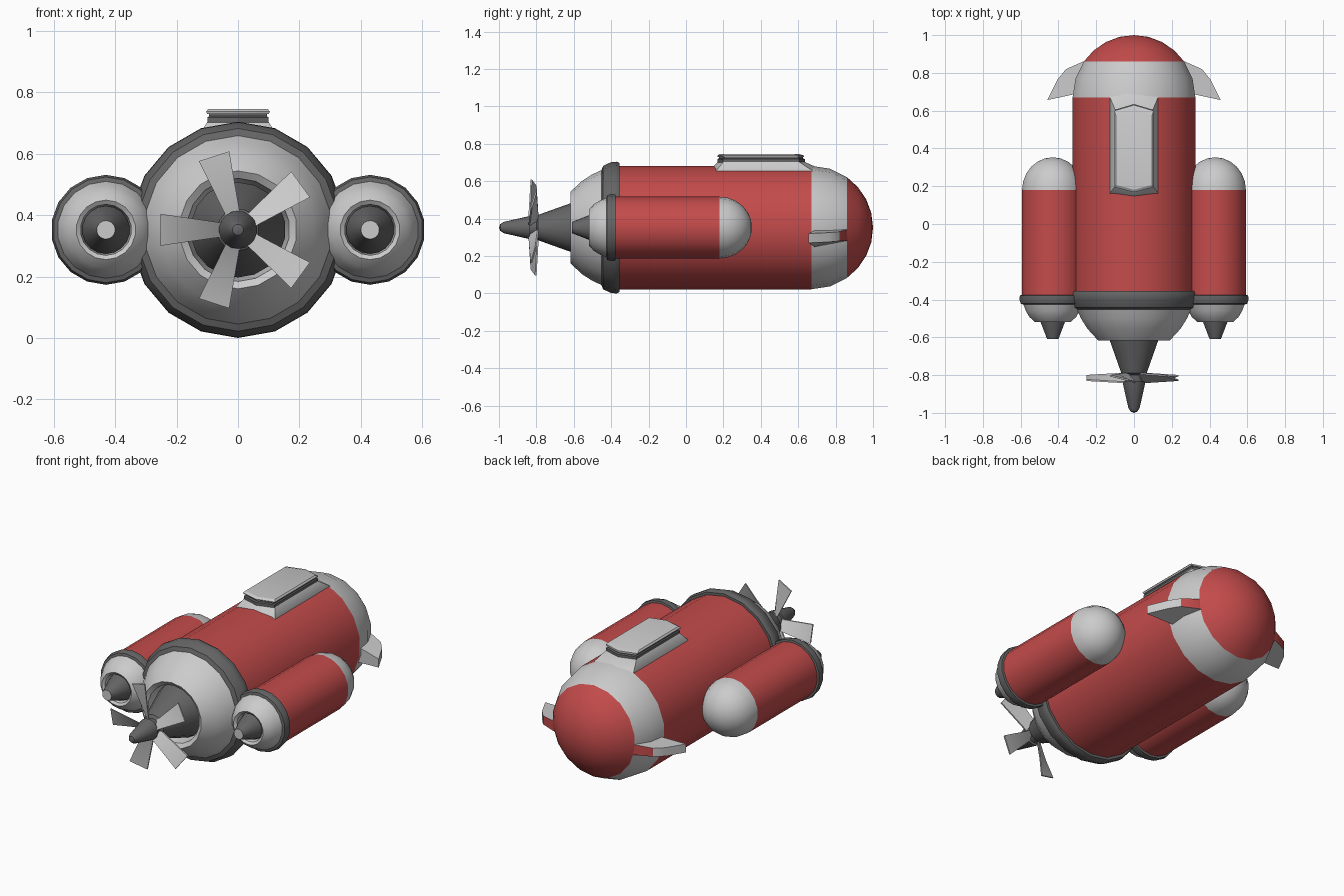
import bpy, bmesh, math
from mathutils import Vector, Matrix

if "Cube" in bpy.data.objects:
    bpy.data.objects.remove(bpy.data.objects["Cube"])

CZ = 0.352      # height of the hull axis
SIDES = 18


def material(name, rgb):
    m = bpy.data.materials.new(name)
    m.diffuse_color = (*rgb, 1)
    m.use_nodes = True
    m.node_tree.nodes["Principled BSDF"].inputs["Base Color"].default_value = m.diffuse_color
    return m


RED = material("red_paint", (0.55, 0.07, 0.07))
DARK = material("dark_metal", (0.13, 0.13, 0.13))


def finish(name, bm, mats=()):
    bmesh.ops.remove_doubles(bm, verts=bm.verts, dist=1e-5)
    bmesh.ops.recalc_face_normals(bm, faces=bm.faces)
    me = bpy.data.meshes.new(name)
    bm.to_mesh(me)
    bm.free()
    ob = bpy.data.objects.new(name, me)
    bpy.context.collection.objects.link(ob)
    for m in mats:
        me.materials.append(m)
    bpy.ops.object.select_all(action='DESELECT')
    ob.select_set(True)
    bpy.context.view_layer.objects.active = ob
    bpy.ops.object.shade_smooth_by_angle(angle=math.radians(30))
    return ob


def bridge(bm, loops):
    for a, b in zip(loops, loops[1:]):
        n = len(a)
        for i in range(n):
            j = (i + 1) % n
            bm.faces.new((a[i], a[j], b[j], b[i]))


def lathe(name, profile, cx=0.0, mat=None):
    """Revolve (radius, y) points around a y-parallel axis."""
    bm = bmesh.new()
    loops = []
    for r, y in profile:
        r = max(r, 1e-7)
        angs = [2 * math.pi * i / SIDES - math.pi / 2 for i in range(SIDES)]
        loops.append([bm.verts.new((cx + r * math.cos(a), y, CZ + r * math.sin(a))) for a in angs])
    bridge(bm, loops)
    return finish(name, bm, [mat] if mat else [])


def dome(r, y, a0, a1, n, length):
    """Profile of a rounded cap between two angles in degrees."""
    pts = []
    for i in range(n + 1):
        a = math.radians(a0 + (a1 - a0) * i / n)
        pts.append((r * math.cos(a), y + length * math.sin(a)))
    return pts


# Main hull with two-tone nose
lathe("hull", [(0.33, -0.37), (0.33, 0.67)], mat=RED)
lathe("nose_band", dome(0.33, 0.67, 0, 35.2, 2, 0.33))
lathe("nose_cap", dome(0.33, 0.67, 35.2, 90, 4, 0.33), mat=RED)
lathe("hull_collar", [(0.30, -0.455), (0.33, -0.443), (0.35, -0.40), (0.352, -0.37),
                      (0.345, -0.355), (0.325, -0.355)], mat=DARK)

# Tail with recessed opening, shaft cone and spinner
lathe("tail_dome", [(0.31, -0.445), (0.285, -0.5), (0.25, -0.555), (0.192, -0.617),
                    (0.168, -0.60), (0.155, -0.5), (0, -0.5)])
lathe("shaft_cone", [(0.155, -0.545), (0.13, -0.617), (0.068, -0.79), (0.05, -0.80),
                     (0.05, -0.833)], mat=DARK)
lathe("spinner", [(0, -0.83), (0.062, -0.835), (0.03, -0.975), (0.018, -0.993), (0, -1.0)], mat=DARK)

# Five pitched propeller blades
bm = bmesh.new()
for k in range(5):
    rot = Matrix.Rotation(math.pi + k * math.tau / 5, 3, 'Y')
    loops = []
    for r, half, pitch in ((0.03, 0.02, 0.025), (0.15, 0.037, 0.018), (0.252, 0.052, 0.012)):
        ring = []
        for s, t in ((-1, -1), (1, -1), (1, 1), (-1, 1)):
            p = rot @ Vector((r, s * pitch + t * 0.004, s * half))
            ring.append(bm.verts.new(p + Vector((0, -0.815, CZ))))
        loops.append(ring)
    bridge(bm, loops)
    bm.faces.new(loops[0])
    bm.faces.new(loops[-1])
finish("propeller_blades", bm)

# Side thruster pods and bow fins on both sides
for side, s in (("left", -1), ("right", 1)):
    x = 0.43 * s
    lathe("pod_body_" + side, [(0.165, -0.39), (0.165, 0.18)], x, RED)
    lathe("pod_nose_" + side, dome(0.165, 0.18, 0, 90, 6, 0.173), x)
    lathe("pod_collar_" + side, [(0.15, -0.428), (0.172, -0.422), (0.179, -0.40),
                                 (0.177, -0.378), (0.16, -0.375)], x, DARK)
    lathe("pod_tail_" + side, [(0.16, -0.42), (0.145, -0.46), (0.125, -0.493), (0.097, -0.518),
                               (0.083, -0.508), (0.078, -0.46), (0, -0.46)], x)
    lathe("pod_nozzle_" + side, [(0.078, -0.475), (0.066, -0.518), (0.03, -0.61)], x, DARK)
    lathe("pod_nozzle_tip_" + side, [(0.03, -0.61), (0, -0.61)], x)

    # Fin outline: x, y, mid height, half thickness
    outline = ((0.2, 0.868, 0.315, 0.035), (0.265, 0.862, 0.312, 0.03), (0.36, 0.82, 0.305, 0.025),
               (0.405, 0.765, 0.30, 0.025), (0.46, 0.656, 0.295, 0.025),
               (0.325, 0.685, 0.292, 0.043), (0.2, 0.69, 0.292, 0.045))
    bm = bmesh.new()
    low = [bm.verts.new((s * px, py, z - h)) for px, py, z, h in outline]
    top = [bm.verts.new((s * px, py, z + h)) for px, py, z, h in outline]
    bridge(bm, [low, top])
    bm.faces.ensure_lookup_table()
    for i in (0, 1):                     # red paint runs onto the leading edge
        bm.faces[i].material_index = 1
    bm.faces.new(low)
    bm.faces.new(top)
    GREY = bpy.data.materials.get("light_metal") or material("light_metal", (0.6, 0.6, 0.6))
    finish("bow_fin_" + side, bm, [GREY, RED])


# Top hatch: stacked elongated hexagons
def hatch(name, levels, mat=None):
    """Each level: z, half width, rear corner y, rear tip, front corner y, front tip."""
    bm = bmesh.new()
    loops = []
    for z, w, c0, t0, c1, t1 in levels:
        pts = ((0, t0), (w, c0), (w, c1), (0, t1), (-w, c1), (-w, c0))
        loops.append([bm.verts.new((px, py, z)) for px, py in pts])
    bridge(bm, loops)
    bm.faces.new(loops[0])
    bm.faces.new(loops[-1])
    finish(name, bm, [mat] if mat else [])


hatch("hatch_base", [(0.62, 0.13, 0.145, 0.10, 0.70, 0.80), (0.66, 0.127, 0.165, 0.125, 0.67, 0.73),
                     (0.703, 0.10, 0.20, 0.17, 0.605, 0.635)])
hatch("hatch_ring", [(0.70, 0.1, 0.198, 0.168, 0.605, 0.635), (0.718, 0.1, 0.198, 0.168, 0.605, 0.635),
                     (0.722, 0.094, 0.205, 0.177, 0.598, 0.626), (0.73, 0.094, 0.205, 0.177, 0.598, 0.626)], DARK)
hatch("hatch_lid", [(0.729, 0.1, 0.198, 0.17, 0.60, 0.63), (0.737, 0.104, 0.195, 0.168, 0.60, 0.63),
                    (0.746, 0.096, 0.207, 0.182, 0.575, 0.602)])
